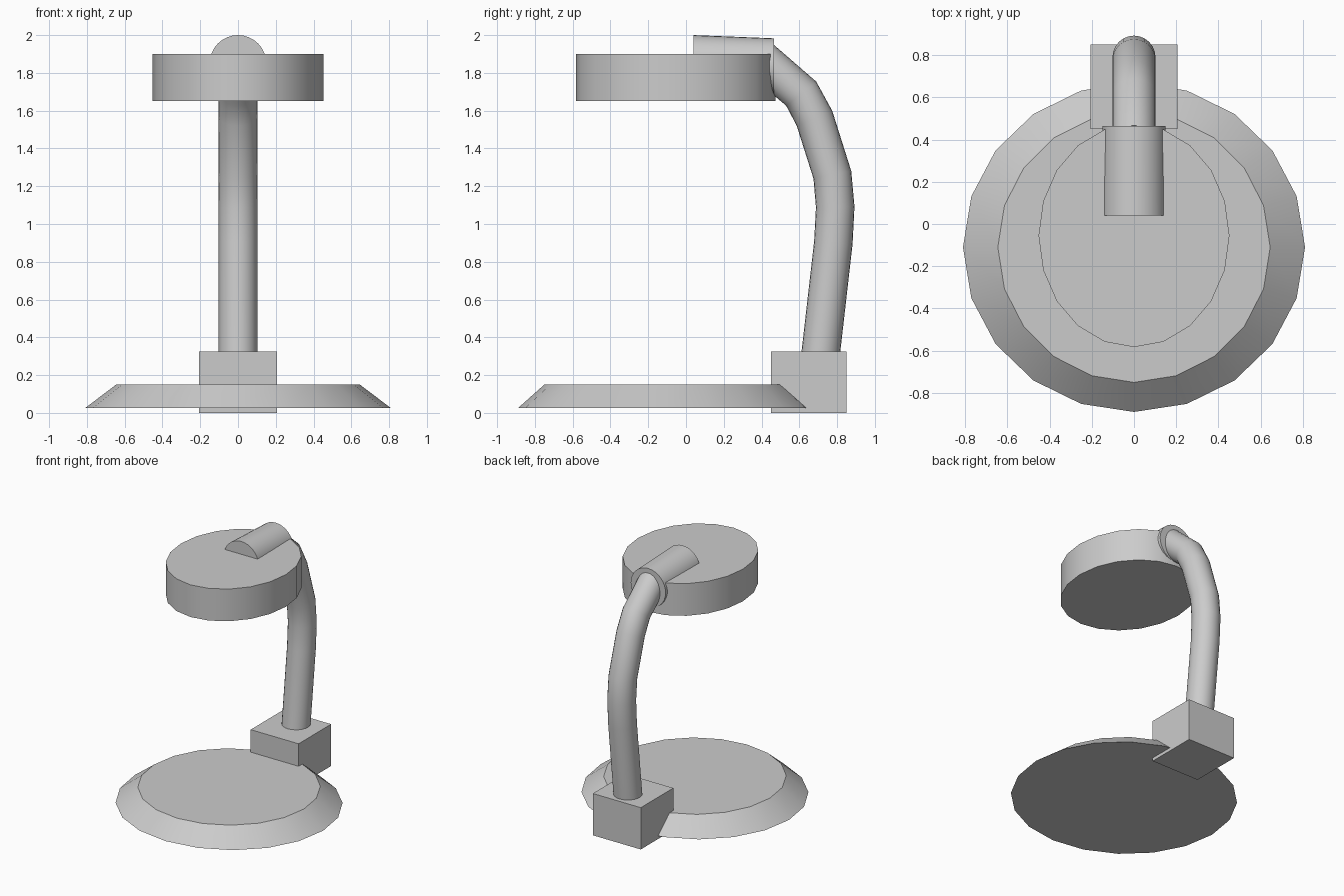
import bpy, math
from mathutils import Vector

if "Cube" in bpy.data.objects:
    bpy.data.objects.remove(bpy.data.objects["Cube"])


def finish(obj, name):
    obj.name = name
    bpy.ops.object.select_all(action='DESELECT')
    obj.select_set(True)
    bpy.context.view_layer.objects.active = obj
    bpy.ops.object.shade_smooth_by_angle(angle=math.radians(35))


def loft(name, rings):
    """Skin a list of equal-length point rings and cap both ends."""
    n = len(rings[0])
    verts = [p for r in rings for p in r]
    faces = [(i * n + j, i * n + (j + 1) % n, (i + 1) * n + (j + 1) % n, (i + 1) * n + j)
             for i in range(len(rings) - 1) for j in range(n)]
    faces += [tuple(reversed(range(n))), tuple(range(len(verts) - n, len(verts)))]
    mesh = bpy.data.meshes.new(name)
    mesh.from_pydata(verts, [], faces)
    obj = bpy.data.objects.new(name, mesh)
    bpy.context.collection.objects.link(obj)
    finish(obj, name)
    return obj


def ring(centre, u, v, ru, rv, n):
    c, u, v = Vector(centre), Vector(u), Vector(v)
    return [c + u * ru * math.cos(2 * math.pi * k / n) + v * rv * math.sin(2 * math.pi * k / n)
            for k in range(n)]


X, Y, Z = (1, 0, 0), (0, 1, 0), (0, 0, 1)

# Round base with sloping rim
loft("base", [ring((0, -0.11, 0.025), X, Y, 0.81, 0.78, 20),
              ring((0, -0.11, 0.15), X, Y, 0.645, 0.64, 20)])

# Lamp head disc
loft("lamp_head", [ring((0, -0.055, 1.65), X, Y, 0.452, 0.528, 20),
                   ring((0, -0.055, 1.9), X, Y, 0.452, 0.528, 20)])

# Barrel lying across the head, slightly tilted
loft("head_socket", [ring((0, 0.465, 1.833), X, Z, 0.15, 0.15, 32),
                     ring((0, 0.04, 1.85), X, Z, 0.15, 0.15, 32)])

# Block holding the stem
bpy.ops.mesh.primitive_cube_add(size=1, location=(0, 0.65, 0.1625))
block = bpy.context.object
block.scale = (0.412, 0.4, 0.325)
block.name = "stem_block"

# Bent stem swept along a side-view path
path = [Vector((0, y, z)) for y, z in
        [(0.70, 0.2), (0.78, 0.90), (0.79, 1.09), (0.775, 1.26),
         (0.68, 1.56), (0.61, 1.69), (0.40, 1.87)]]
rings = []
for i, p in enumerate(path):
    before = (p - path[i - 1]).normalized() if i else Vector()
    after = (path[i + 1] - p).normalized() if i < len(path) - 1 else Vector()
    t = (before + after).normalized()
    rings.append(ring(p, X, t.cross(Vector(X)), 0.102, 0.102, 24))
loft("stem", rings)
